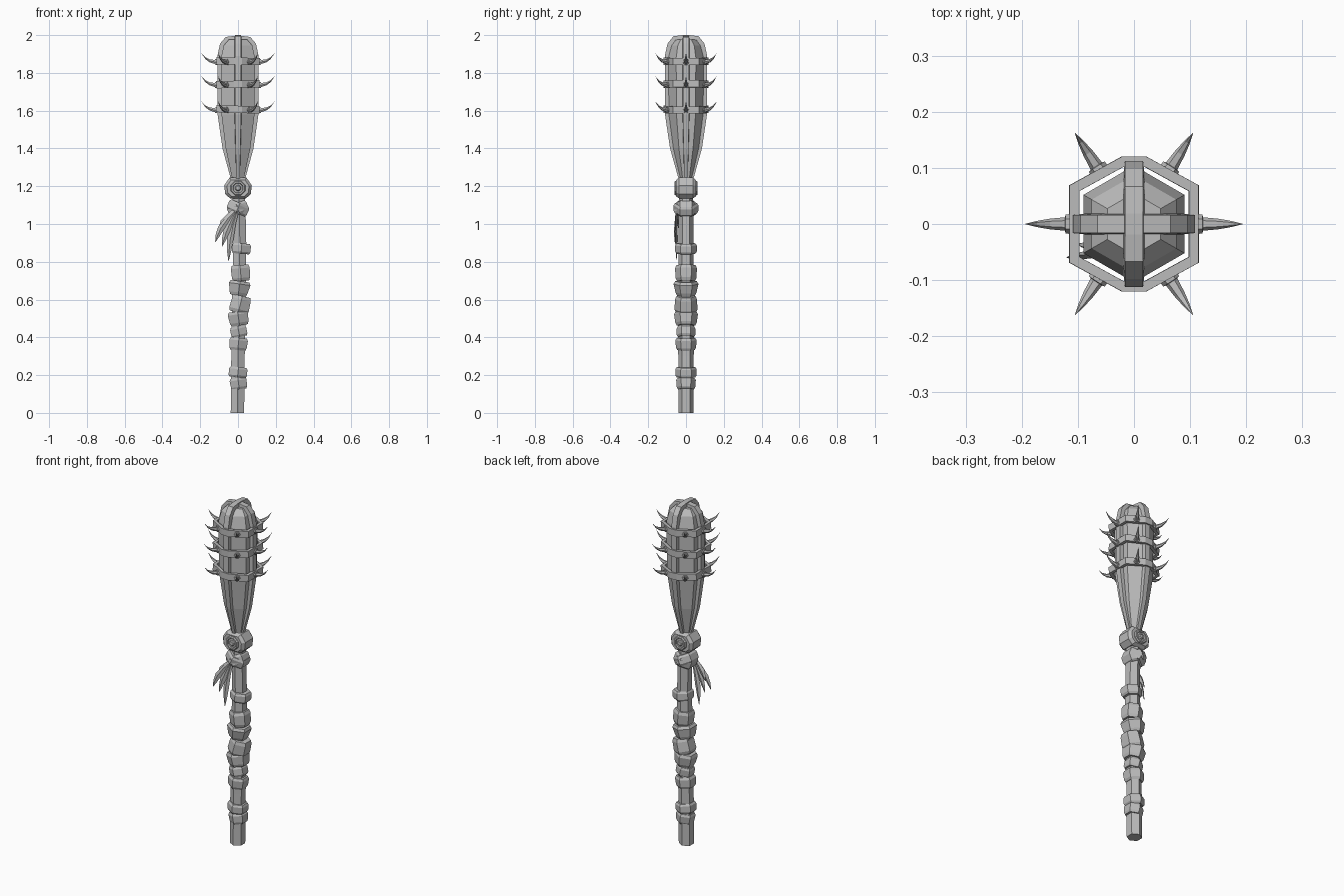
import bpy, bmesh
from math import sin, cos, pi, radians
from mathutils import Vector, Matrix

cube = bpy.data.objects.get("Cube")
if cube:
    bpy.data.objects.remove(cube)

grey = bpy.data.materials.new("plain grey")
grey.use_nodes = True
GREY = (0.5, 0.5, 0.5, 1)
grey.diffuse_color = GREY
grey.node_tree.nodes["Principled BSDF"].inputs["Base Color"].default_value = GREY


def loft(name, sections, closed=False, matrix=None):
    """Skin equal-length cross-sections, capping the ends unless closed."""
    bm = bmesh.new()
    rows = [[bm.verts.new(p) for p in s] for s in sections]
    n = len(rows[0])
    pairs = list(zip(rows, rows[1:]))
    if closed:
        pairs.append((rows[-1], rows[0]))
    else:
        bm.faces.new(rows[0][::-1])
        bm.faces.new(rows[-1])
    for a, b in pairs:
        for i in range(n):
            j = (i + 1) % n
            bm.faces.new((a[i], a[j], b[j], b[i]))
    if matrix:
        bm.transform(matrix)
    bmesh.ops.recalc_face_normals(bm, faces=bm.faces)
    mesh = bpy.data.meshes.new(name)
    bm.to_mesh(mesh)
    bm.free()
    mesh.materials.append(grey)
    obj = bpy.data.objects.new(name, mesh)
    bpy.context.collection.objects.link(obj)
    return obj


def polygon(r, z, sides=6, x=0):
    """Horizontal polygon with a corner pointing along y."""
    return [Vector((x + r * sin(2 * pi * i / sides), r * cos(2 * pi * i / sides), z))
            for i in range(sides)]


def place(x, z, tilt):
    return Matrix.Translation((x, 0, z)) @ Matrix.Rotation(radians(tilt), 4, "Y")


def band(name, z, h, r, x=0, tilt=0, flare=1):
    """Chamfered leather wrap; flare scales the lower edge against the upper."""
    steps = [(-0.5, 0.87 * flare), (-0.3, flare), (0.3, 1), (0.5, 0.87)]
    return loft(name, [polygon(r * k, h * t) for t, k in steps],
                matrix=place(x, z, tilt))


# Handle
loft("handle", [polygon(r, z, x=x) for z, r, x in
     [(0, 0.041, -0.003), (0.3, 0.041, 0), (0.65, 0.042, 0.006),
      (0.9, 0.039, 0.01), (1.08, 0.039, 0.006), (1.3, 0.036, 0)]])

# Handle wraps: height, thickness, radius, shift, tilt, flare
wraps = [(0.155, 0.06, 0.052, 0.003, -8, 0.95), (0.215, 0.055, 0.056, 0, 6, 1),
         (0.365, 0.065, 0.056, 0.002, 6, 0.95), (0.43, 0.055, 0.05, 0.004, -12, 1),
         (0.5, 0.075, 0.063, 0.003, -9, 0.9), (0.575, 0.09, 0.058, 0.012, 14, 1.05),
         (0.66, 0.075, 0.066, 0.006, 8, 0.84), (0.74, 0.085, 0.058, 0.014, -5, 0.95),
         (0.87, 0.055, 0.057, 0.018, 5, 1)]
for i, (z, h, r, x, tilt, flare) in enumerate(wraps):
    band(f"handle_wrap_{i + 1}", z, h, r, x, tilt, flare)

# Knot of two crossed wraps below the collar
band("knot_wrap_a", 1.085, 0.055, 0.066, 0, 24)
band("knot_wrap_b", 1.08, 0.06, 0.063, 0, -22)

# Hanging strips: tip and bend
strips = [((-0.12, -0.06, 0.905), 0.02), ((-0.085, -0.055, 0.88), 0.01),
          ((-0.05, -0.05, 0.805), 0.012), ((-0.1, -0.035, 0.96), 0.018)]
for i, (tip, bend) in enumerate(strips):
    root, tip = Vector((0.0, -0.05, 1.085)), Vector(tip)
    along = (tip - root).normalized()
    side = along.cross(Vector((0, 1, 0))).normalized()
    face = along.cross(side)
    rows = []
    for t, w in [(0, 0.008), (0.3, 0.013), (0.6, 0.017), (0.82, 0.011), (1, 0.001)]:
        mid = root.lerp(tip, t) + Vector((-bend * sin(pi * t), 0, 0))
        rows.append([mid + side * w, mid + face * w * 0.4,
                     mid - side * w, mid - face * w * 0.4])
    loft(f"hanging_strip_{i + 1}", rows)

# Collar block
half = [(0.042, 1.135), (0.068, 1.16), (0.073, 1.205), (0.045, 1.245)]
outline = half + [(-x, z) for x, z in reversed(half)]
centre = Vector((0, 0, 1.19))
loft("collar", [[centre + (Vector((x, 0, z)) - centre) * k + Vector((0, y, 0))
                 for x, z in outline]
                for y, k in [(-0.052, 0.8), (-0.036, 1), (0.036, 1), (0.052, 0.8)]])

# Medallions on the front and back of the collar
rim = [(0.042, 0), (0.042, 0.008), (0.037, 0.014), (0.029, 0.014),
       (0.026, 0.007), (0.017, 0.008), (0.011, 0.015)]
for name, sign in (("front_medallion", -1), ("back_medallion", 1)):
    loft(name, [polygon(r, d, 8) for r, d in rim],
         matrix=Matrix.Translation((0, sign * 0.047, 1.19))
         @ Matrix.Rotation(-sign * pi / 2, 4, "X") @ Matrix.Rotation(pi / 8, 4, "Z"))

# Club head
loft("head", [polygon(r, z) for z, r in
     [(1.235, 0.034), (1.4, 0.075), (1.58, 0.101), (1.88, 0.104),
      (1.945, 0.087), (1.978, 0.055)]])


# Straps arching over the head
def strap(name, axis, lift, reach, depth):
    side = [(0.037, 1.235), (0.082, 1.4), (0.108, 1.58), (0.109, 1.89),
            (0.095, 1.955), (0.065, 1.99 + lift), (0.018, 1.996 + lift)]
    path = [Vector((u * reach, z)) for u, z in side]
    path += [Vector((-p.x, p.y)) for p in reversed(path)]
    rows = []
    for i, p in enumerate(path):
        t = (path[min(i + 1, len(path) - 1)] - path[max(i - 1, 0)]).normalized()
        inner = p + Vector((-t.y, t.x)) * depth
        w = 0.011 + 0.008 * min(1, (p.y - 1.235) / 0.35)
        corners = [(p, w * 0.85), (p, -w * 0.85), (inner, -w), (inner, w)]
        rows.append([Vector((q.x, s, q.y) if axis == "x" else (s, q.x, q.y))
                     for q, s in corners])
    loft(name, rows)


strap("side_strap", "x", 0, 1, 0.028)
strap("front_back_strap", "y", 0.004, 1.03, 0.024)

# Spiked hoops
corners = [(0.115, 0.069), (0.022, 0.12), (-0.022, 0.12), (-0.115, 0.069)]
corners += [(-x, -y) for x, y in corners]
spike_steps = [(0.108, -0.004, 0.018), (0.122, -0.004, 0.017), (0.123, -0.004, 0.012),
               (0.15, 0.002, 0.0095), (0.173, 0.016, 0.0055), (0.193, 0.041, 0.0005)]
for i, (z, tilt) in enumerate([(1.607, 2), (1.74, -1.5), (1.862, 1)]):
    frame = place(0, z, tilt)
    hoop = [[Vector((x * k, y * k, h)) for k, h in
             ((1, -0.019), (1, 0.019), (0.85, 0.019), (0.85, -0.019))]
            for x, y in corners]
    loft(f"hoop_{i + 1}", hoop, closed=True, matrix=frame)
    for j, angle in enumerate([0, 57, 123, 180, 237, 303]):
        rows = [[Vector((d, r * cos(2 * pi * k / 6), h + r * sin(2 * pi * k / 6)))
                 for k in range(6)] for d, h, r in spike_steps]
        loft(f"spike_{i + 1}_{j + 1}", rows,
             matrix=Matrix.Translation((0, 0, z)) @ Matrix.Rotation(radians(angle), 4, "Z"))
